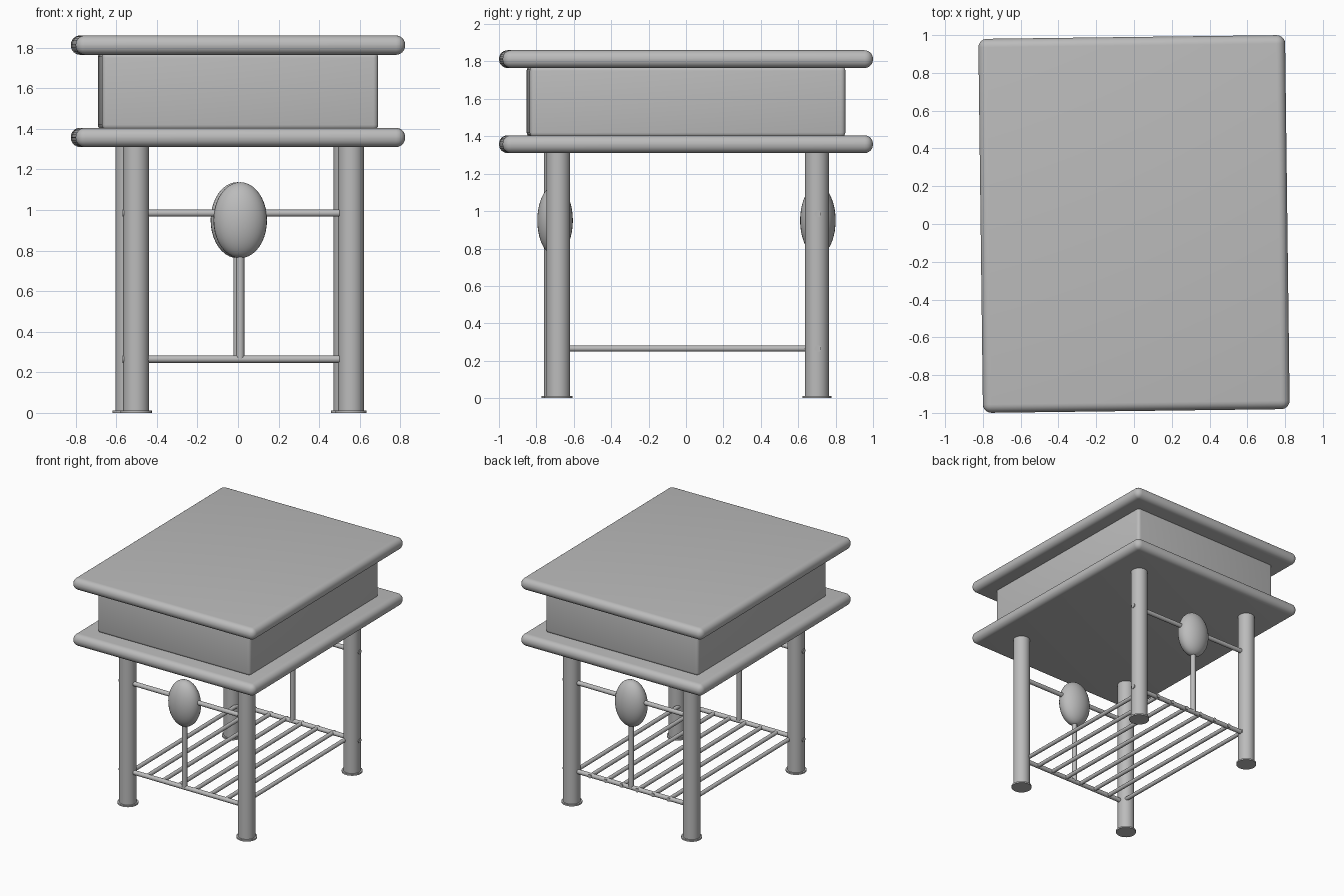
import bpy
from mathutils import Vector
from math import radians

cube = bpy.data.objects.get("Cube")
if cube:
    bpy.data.objects.remove(cube, do_unlink=True)

# One plain grey for the whole table
grey = bpy.data.materials.new("plain_grey")
grey.use_nodes = True
COLOR = (0.5, 0.5, 0.5, 1)
grey.diffuse_color = COLOR
grey.node_tree.nodes["Principled BSDF"].inputs["Base Color"].default_value = COLOR

TWIST = 0.0125  # the body sits very slightly turned


def finish(name):
    obj = bpy.context.object
    obj.name = name
    obj.data.materials.append(grey)
    bpy.ops.object.shade_smooth_by_angle(angle=radians(35))
    return obj


def rounded_box(name, half_x, half_y, z0, z1, radius, segments):
    bpy.ops.mesh.primitive_cube_add(size=2, location=(0, 0, (z0 + z1) / 2))
    obj = bpy.context.object
    obj.scale = (half_x, half_y, (z1 - z0) / 2)
    bpy.ops.object.transform_apply(location=False, rotation=False, scale=True)
    bevel = obj.modifiers.new("rounding", "BEVEL")
    bevel.width = radius
    bevel.segments = segments
    bpy.ops.object.modifier_apply(modifier=bevel.name)
    obj.rotation_euler.z = TWIST
    return finish(name)


def rod(name, start, end, radius, sides=16):
    a, b = Vector(start), Vector(end)
    bpy.ops.mesh.primitive_cylinder_add(
        vertices=sides, radius=radius, depth=(b - a).length, location=(a + b) / 2,
        rotation=(b - a).to_track_quat("Z", "Y").to_euler())
    return finish(name)


# Table body: two bullnose slabs with a drawer box between
rounded_box("lower_slab", 0.812, 0.99, 1.31, 1.405, 0.045, 6)
rounded_box("drawer_box", 0.681, 0.844, 1.395, 1.775, 0.025, 4)
rounded_box("top_slab", 0.812, 0.99, 1.765, 1.86, 0.045, 6)

# Legs with thin foot discs
legs = {"front_right": (-0.502, -0.695), "front_left": (0.557, -0.683),
        "back_right": (-0.541, 0.70), "back_left": (0.535, 0.70)}
for side, (x, y) in legs.items():
    rod(side + "_leg", (x, y, 0), (x, y, 1.33), 0.064, 32)
    rod(side + "_foot", (x, y, 0), (x, y, 0.012), 0.077, 32)

# Each end frame: two rails, a post and an oval ornament
LOW, HIGH = 0.265, 0.985
frames = {"front": (-0.57, 0.50, -0.70, 0.011), "back": (-0.49, 0.603, 0.705, -0.003)}
for side, (x0, x1, y, mid) in frames.items():
    for level, z in (("lower", LOW), ("upper", HIGH)):
        rod(f"{side}_{level}_rail", (x0, y, z), (x1, y, z), 0.018)
    rod(side + "_post", (mid, y, LOW), (mid, y, 0.80), 0.02)
    bpy.ops.mesh.primitive_uv_sphere_add(segments=32, ring_count=20, radius=1,
                                         location=(mid, y, 0.95))
    bpy.context.object.scale = (0.132, 0.095, 0.187)
    finish(side + "_oval")

# Shelf slats running front to back
COUNT = 8
for i in range(COUNT):
    t = i / (COUNT - 1)
    rod(f"shelf_slat_{i + 1}", (-0.47 + 0.99 * t, -0.70, LOW),
        (-0.49 + 0.99 * t, 0.725, LOW), 0.016, 12)
